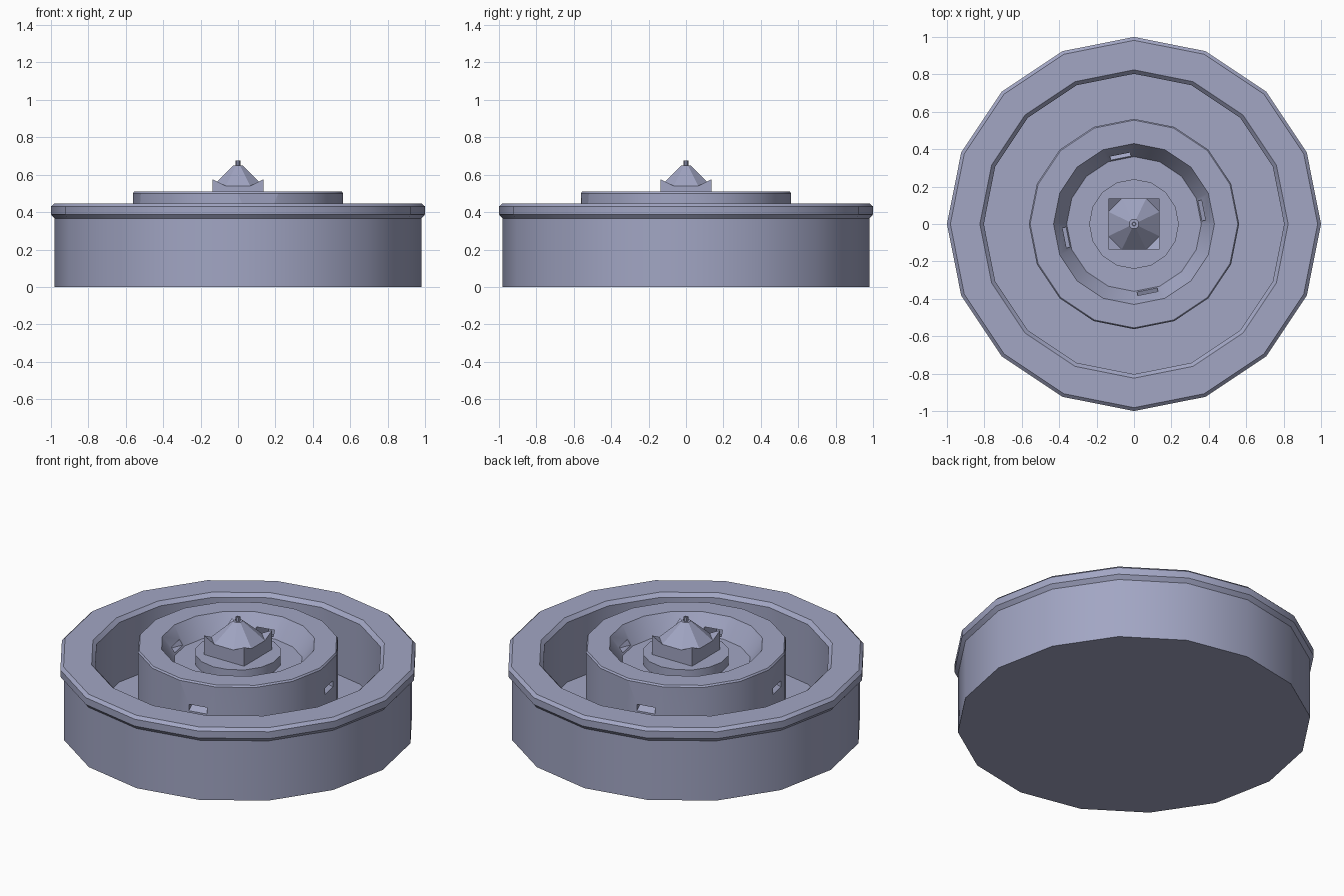
import bpy, bmesh, math
from mathutils import Matrix, Vector

if "Cube" in bpy.data.objects:
    bpy.data.objects.remove(bpy.data.objects["Cube"])

stone = bpy.data.materials.new("blue_grey_stone")
stone.diffuse_color = (0.36, 0.38, 0.55, 1)
stone.use_nodes = True
stone.node_tree.nodes["Principled BSDF"].inputs["Base Color"].default_value = stone.diffuse_color


def add_object(name, bm, smooth=True):
    bmesh.ops.recalc_face_normals(bm, faces=bm.faces)
    mesh = bpy.data.meshes.new(name)
    bm.to_mesh(mesh)
    bm.free()
    ob = bpy.data.objects.new(name, mesh)
    bpy.context.collection.objects.link(ob)
    mesh.materials.append(stone)
    if smooth:
        bpy.ops.object.select_all(action='DESELECT')
        ob.select_set(True)
        bpy.context.view_layer.objects.active = ob
        bpy.ops.object.shade_smooth_by_angle(angle=math.radians(25))
    return ob


def lathe(name, profile, sides=16, smooth=True):
    """Revolve an (r, z) profile; both ends are capped with one polygon."""
    bm = bmesh.new()
    rings = []
    for r, z in profile:
        rings.append([bm.verts.new((r * math.cos(2 * math.pi * i / sides),
                                    r * math.sin(2 * math.pi * i / sides), z))
                      for i in range(sides)])
    for a, b in zip(rings, rings[1:]):
        for i in range(sides):
            j = (i + 1) % sides
            bm.faces.new((a[i], a[j], b[j], b[i]))
    bm.faces.new(rings[0])
    bm.faces.new(rings[-1])
    return add_object(name, bm, smooth)


# Outer basin with overhanging rim and a sunken floor
lathe("outer_basin", [(0.98, 0), (0.98, 0.365), (1.0, 0.388), (1.0, 0.43),
                      (0.982, 0.447), (0.824, 0.447), (0.803, 0.425), (0.803, 0.06)])

# Inner raised bowl
bowl = lathe("inner_bowl", [(0.562, 0.05), (0.562, 0.5), (0.555, 0.51),
                            (0.43, 0.51), (0.36, 0.40)])

# Four sloping overflow channels cut through the bowl wall
bm = bmesh.new()
inner, outer = Vector((0.28, 0, 0.465)), Vector((0.64, 0, 0.305))
tilt = math.atan2(inner.z - outer.z, outer.x - inner.x)
for k in range(4):
    m = (Matrix.Rotation(math.radians(11.25 + 90 * k), 4, 'Z')
         @ Matrix.Translation((inner + outer) / 2)
         @ Matrix.Rotation(tilt, 4, 'Y')
         @ Matrix.Diagonal((0.38, 0.11, 0.036, 1)))
    bmesh.ops.create_cube(bm, size=1, matrix=m)
cutter = add_object("channel_cutter", bm, False)
cutter.hide_render = True
mod = bowl.modifiers.new("channels", 'BOOLEAN')
mod.operation = 'DIFFERENCE'
mod.solver = 'EXACT'
mod.object = cutter
bpy.ops.object.select_all(action='DESELECT')
bowl.select_set(True)
bpy.context.view_layer.objects.active = bowl
bpy.ops.object.modifier_apply(modifier=mod.name)
bpy.data.objects.remove(cutter)

# Round pedestal in the bowl
lathe("pedestal", [(0.24, 0.39), (0.24, 0.46)])

# Square block with raised corners and an eight-sided spire
bm = bmesh.new()
h, c = 0.136, 0.065
rim, bottom, top = [], [], []
for k in range(4):
    rot = Matrix.Rotation(math.pi / 2 * k, 3, 'Z')
    bottom.append(bm.verts.new(rot @ Vector((h, -h, 0.45))))
    rim.append([bm.verts.new(rot @ Vector(p)) for p in
                ((h, -h, 0.576), (h, -c, 0.54), (h, c, 0.54))])
    top.append([bm.verts.new(rot @ Vector(p)) for p in
                ((0.024, -0.011, 0.65), (0.024, 0.011, 0.65))])
for k in range(4):
    n = (k + 1) % 4
    corner, a, b = rim[k]
    corner2, a2, b2 = rim[n]
    bm.faces.new((bottom[k], bottom[n], corner2, b, a, corner))
    bm.faces.new((a, b, top[k][1], top[k][0]))
    bm.faces.new((b, a2, top[n][0], top[k][1]))
    bm.faces.new((corner2, a2, b))
bm.faces.new(bottom)
bm.faces.new([v for pair in top for v in pair])
add_object("spire_block", bm, False)

# Small hollow water nozzle
lathe("nozzle", [(0.013, 0.645), (0.013, 0.675), (0.006, 0.675), (0.006, 0.655)], 8)
